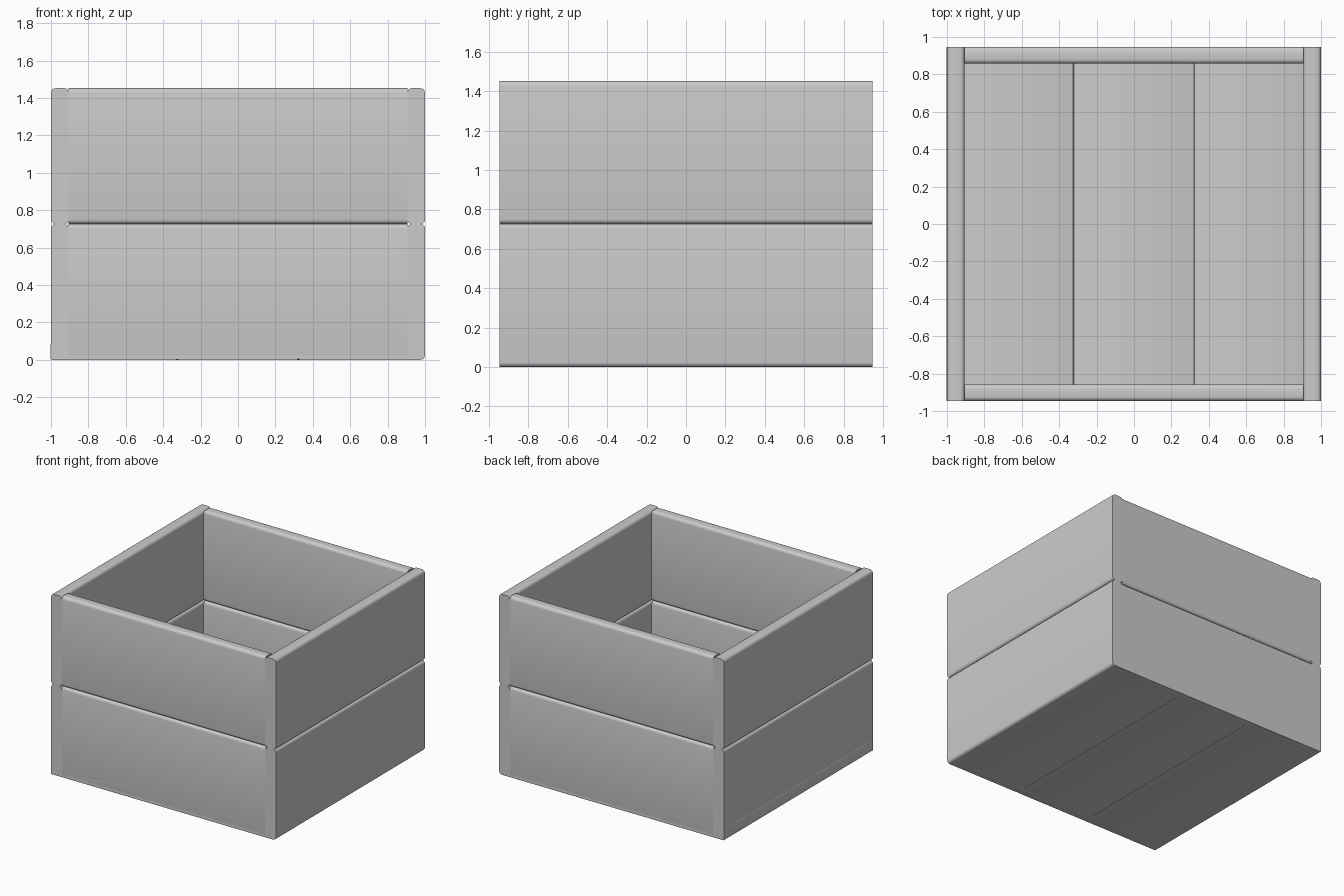
import bpy, bmesh

if "Cube" in bpy.data.objects:
    bpy.data.objects.remove(bpy.data.objects["Cube"])


def plank(name, lo, hi, axis, r, segments=4):
    """Board between two corners, with long edges parallel to axis rounded."""
    bm = bmesh.new()
    bmesh.ops.create_cube(bm, size=1)
    for v in bm.verts:
        v.co = [lo[i] + (v.co[i] + 0.5) * (hi[i] - lo[i]) for i in range(3)]
    long_edges = [e for e in bm.edges
                  if abs(e.verts[0].co[axis] - e.verts[1].co[axis]) > 1e-4]
    bmesh.ops.bevel(bm, geom=long_edges, offset=r, segments=segments,
                    profile=0.5, affect='EDGES')
    bmesh.ops.recalc_face_normals(bm, faces=bm.faces)
    mesh = bpy.data.meshes.new(name)
    bm.to_mesh(mesh)
    bm.free()
    ob = bpy.data.objects.new(name, mesh)
    bpy.context.collection.objects.link(ob)
    bpy.ops.object.select_all(action='DESELECT')
    ob.select_set(True)
    bpy.context.view_layer.objects.active = ob
    bpy.ops.object.shade_smooth_by_angle(angle=0.6)
    return ob


W, D, H = 1.0, 0.947, 0.726     # half width, half depth, plank height
T, TF = 0.095, 0.09             # side and front plank thickness
R = 0.024

# Two tiers of wall planks
for tier, z in (("lower", 0), ("upper", H)):
    for side, s in (("left", -1), ("right", 1)):
        x = sorted((s * W, s * (W - T)))
        plank(f"{tier}_{side}_plank", (x[0], -D, z), (x[1], D, z + H), 1, R)
    for side, s in (("front", -1), ("back", 1)):
        y = sorted((s * D, s * (D - TF)))
        plank(f"{tier}_{side}_plank", (-W + T, y[0], z), (W - T, y[1], z + H), 0, R)

# Three floor boards, running front to back under the walls
for name, x0, x1 in (("left", -1.002, -0.324), ("middle", -0.324, 0.322),
                     ("right", 0.322, 0.968)):
    plank(f"{name}_floor_board", (x0, -D, 0), (x1, D, 0.09), 1, 0.007, 2)
